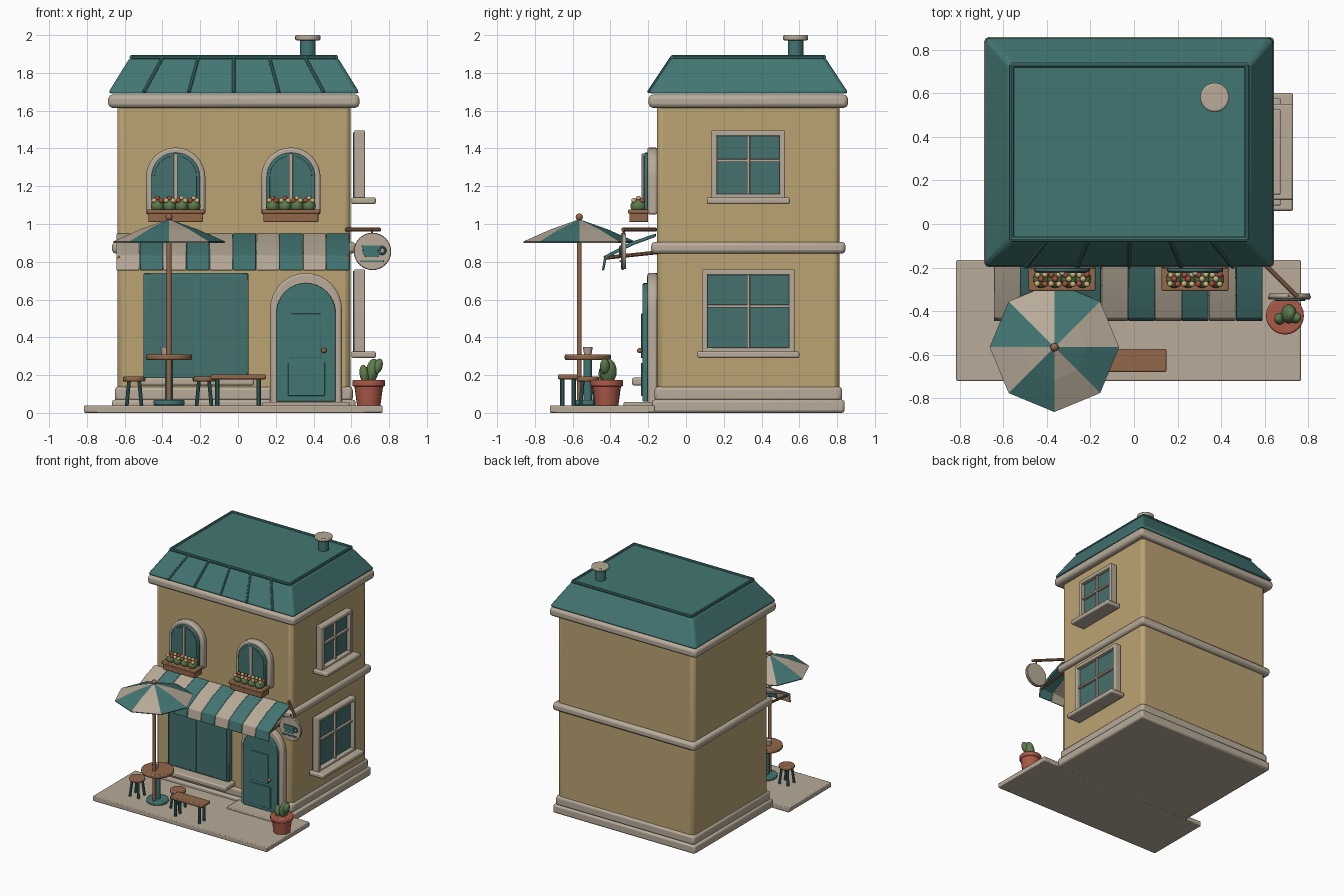
import bpy, bmesh, math
from mathutils import Vector

if "Cube" in bpy.data.objects:
    bpy.data.objects.remove(bpy.data.objects["Cube"])


def material(name, r, g, b):
    m = bpy.data.materials.new(name)
    m.use_nodes = True
    m.diffuse_color = (r, g, b, 1)
    m.node_tree.nodes["Principled BSDF"].inputs["Base Color"].default_value = (r, g, b, 1)
    return m


WALL = material("tan plaster", .50, .37, .17)
CREAM = material("cream trim", .48, .41, .32)
TEAL = material("teal paint", .055, .18, .17)
GLASS = material("teal glass", .06, .165, .155)
WOOD = material("brown wood", .29, .14, .07)
CLAY = material("terracotta", .41, .10, .065)
LEAF = material("plant green", .11, .20, .075)
RED = material("red petals", .42, .08, .05)
YELLOW = material("yellow petals", .60, .46, .19)


def finish(ob, mat, bevel=0.0, segments=2):
    ob.data.materials.append(mat)
    bpy.ops.object.select_all(action="DESELECT")
    ob.select_set(True)
    bpy.context.view_layer.objects.active = ob
    bpy.ops.object.shade_smooth_by_angle(angle=math.radians(35))
    if bevel:
        b = ob.modifiers.new("Bevel", "BEVEL")
        b.width, b.segments, b.limit_method = bevel, segments, "ANGLE"
    return ob


def from_bmesh(name, bm):
    bmesh.ops.recalc_face_normals(bm, faces=bm.faces)
    me = bpy.data.meshes.new(name)
    bm.to_mesh(me)
    bm.free()
    ob = bpy.data.objects.new(name, me)
    bpy.context.collection.objects.link(ob)
    return ob


def box(name, x, y, z, mat, bevel=0.006):
    """Box from (low, high) ranges on each axis."""
    bm = bmesh.new()
    bmesh.ops.create_cube(bm, size=1)
    for v in bm.verts:
        v.co = [(a + b) / 2 + c * (b - a) for (a, b), c in zip((x, y, z), v.co)]
    return finish(from_bmesh(name, bm), mat, bevel)


def prism(name, points, direction, mat, bevel=0.004):
    bm = bmesh.new()
    face = bm.faces.new([bm.verts.new(p) for p in points])
    ext = bmesh.ops.extrude_face_region(bm, geom=[face])
    verts = [v for v in ext["geom"] if isinstance(v, bmesh.types.BMVert)]
    bmesh.ops.translate(bm, verts=verts, vec=direction)
    return finish(from_bmesh(name, bm), mat, bevel)


def rod(name, a, b, r, mat, r2=None, sides=24, bevel=0.0):
    a, b = Vector(a), Vector(b)
    bpy.ops.mesh.primitive_cone_add(vertices=sides, radius1=r, radius2=r if r2 is None else r2,
                                    depth=(b - a).length, location=(a + b) / 2)
    ob = bpy.context.object
    ob.name = name
    ob.rotation_euler = (b - a).to_track_quat("Z", "Y").to_euler()
    return finish(ob, mat, bevel)


def ball(name, loc, scale, mat, tilt=(0, 0, 0)):
    bpy.ops.mesh.primitive_uv_sphere_add(segments=16, ring_count=10, radius=1, location=loc, rotation=tilt)
    ob = bpy.context.object
    ob.name, ob.scale = name, scale
    return finish(ob, mat)


def ring(name, loc, r, thick, mat):
    bpy.ops.mesh.primitive_torus_add(major_radius=r, minor_radius=thick, major_segments=32, minor_segments=8,
                                     location=loc, rotation=(math.pi / 2, 0, 0))
    bpy.context.object.name = name
    return finish(bpy.context.object, mat)


def arch(name, cx, r, z0, zc, y0, y1, mat, bevel=0.006):
    pts = [(cx - r, y0, z0), (cx + r, y0, z0)]
    for i in range(17):
        a = math.pi * i / 16
        pts.append((cx + r * math.cos(a), y0, zc + r * math.sin(a)))
    return prism(name, pts, (0, y1 - y0, 0), mat, bevel)


# Building shell: walls and stacked trim bands around a shared centre
CX, CY = -.022, .33


def band(name, hx, hy, z, mat, bevel):
    return box(name, (CX - hx, CX + hx), (CY - hy, CY + hy), z, mat, bevel)


band("walls", .617, .483, (.02, 1.66), WALL, .028)
band("plinth_lower", .645, .51, (0, .07), CREAM, .015)
band("plinth_upper", .63, .497, (.06, .14), CREAM, .02)
band("floor_band", .645, .515, (.843, .905), CREAM, .02)
band("cornice", .665, .528, (1.615, 1.685), CREAM, .022)

# Hipped roof with a flat top, front seams and edge rail
roof = band("roof", .668, .532, (1.69, 1.885), TEAL, .02)
for v in roof.data.vertices:
    if v.co.z > 1.8:
        v.co.x = CX + (v.co.x - CX) * .82
        v.co.y = CY + (v.co.y - CY) * .76
tx, ty = .54, .4
corners = [(CX + sx * tx, CY + sy * ty, 1.883) for sx, sy in ((-1, -1), (1, -1), (1, 1), (-1, 1))]
for i in range(4):
    rod("roof_edge_rail", corners[i], corners[(i + 1) % 4], .012, TEAL, sides=10)
for i in range(-2, 3):
    rod("roof_seam", (CX + i * .238, -.198, 1.698), (CX + i * .188, -.075, 1.882), .009, TEAL, sides=8)

# Chimney
rod("chimney", (.37, .58, 1.85), (.37, .58, 1.98), .041, TEAL)
rod("chimney_cap", (.37, .58, 1.972), (.37, .58, 2.0), .067, CREAM, bevel=.008)

# Side windows
for hw, z0, z1, bar, sill in ((.195, 1.13, 1.495, 1.335, 1.105), (.245, .315, .76, .565, .29)):
    f, x = .03, (.615, .672)
    box("side_window_glass", (.61, .64), (CY - hw + .01, CY + hw - .01), (z0 + .01, z1 - .01), GLASS, 0)
    for s in (-1, 1):
        edge = sorted((CY + s * hw, CY + s * (hw - f)))
        box("side_window_jamb", x, edge, (z0, z1), CREAM)
    for z in (z0, z1 - f):
        box("side_window_rail", x, (CY - hw, CY + hw), (z, z + f), CREAM)
    box("side_window_mullion", (.63, .66), (CY - .008, CY + .008), (z0, z1), CREAM, .003)
    box("side_window_crossbar", (.63, .658), (CY - hw, CY + hw), (bar - .008, bar + .008), CREAM, .003)
    box("side_window_sill", (.6, .73), (CY - hw - .025, CY + hw + .025), (sill, sill + .036), CREAM, .01)

# Arched upper windows with flower boxes
for cx in (-.33, .28):
    arch("arched_window_frame", cx, .157, 1.05, 1.248, -.15, -.205, CREAM, .012)
    arch("arched_window_sash", cx, .128, 1.06, 1.25, -.2, -.22, TEAL)
    arch("arched_window_glass", cx, .112, 1.07, 1.25, -.2, -.225, GLASS, .002)
    box("arched_window_mullion", (cx - .011, cx + .011), (-.235, -.2), (1.06, 1.372), CREAM, .003)
    box("flower_box", (cx - .145, cx + .145), (-.3, -.2), (1.01, 1.066), WOOD)
    box("flower_box_rim", (cx - .153, cx + .153), (-.307, -.195), (1.055, 1.077), WOOD)
    for i in range(4):
        px = cx - .096 + i * .064
        ball("flower_shrub", (px, -.252, 1.095), (.036, .042, .037), LEAF)
        for j, (dx, dy) in enumerate(((-.018, -.022), (.018, -.024), (-.016, .018), (.018, .02), (0, 0))):
            petal = RED if (i * 2 + j) % 5 in (1, 4) else YELLOW
            ball("flower", (px + dx, -.252 + dy, 1.124 + (.012 if j == 4 else 0)), (.0135,) * 3, petal)

# Shop window
box("shop_window_frame", (-.5, .055), (-.2, -.15), (.185, .74), TEAL)
for x in ((-.485, -.235), (-.21, .04)):
    box("shop_window_glass", x, (-.206, -.19), (.2, .725), GLASS, .002)
box("shop_window_sill", (-.53, .085), (-.285, -.15), (.145, .187), CREAM, .01)

# Arched door
arch("door_frame", .36, .19, .04, .55, -.15, -.205, CREAM, .012)
arch("door_leaf", .36, .157, .06, .53, -.2, -.23, TEAL)
box("door_upper_panel", (.28, .44), (-.238, -.225), (.29, .525), TEAL, .003)
box("door_lower_panel", (.265, .46), (-.238, -.225), (.09, .265), TEAL, .003)
ball("door_knob", (.455, -.245, .33), (.014,) * 3, WOOD)
box("door_step", (.13, .59), (-.33, -.16), (.03, .058), CREAM)

# Striped awning
profile = ((-.16, .95), (-.29, .905), (-.432, .832), (-.445, .755), (-.433, .755), (-.42, .82), (-.28, .888), (-.16, .932))
for i in range(10):
    x = -.643 + i * .1233
    prism("awning_stripe", [(x, y, z) for y, z in profile], (.1225, 0, 0), (CREAM, TEAL)[i % 2])
for x in (-.632, .58):
    rod("awning_brace", (x, -.15, .85), (x, -.435, .82), .01, WOOD, sides=10)

# Hanging cup sign
rod("sign_arm", (.575, -.16, .97), (.75, -.335, .97), .011, WOOD, sides=10)
rod("sign_hanger", (.71, -.33, .97), (.71, -.33, .94), .006, WOOD, sides=8)
rod("sign_disc", (.712, -.318, .855), (.712, -.345, .855), .094, CREAM, sides=32)
ring("sign_rim", (.712, -.335, .855), .089, .01, CREAM)
cup = ((.657, .886), (.662, .842), (.678, .824), (.738, .824), (.754, .842), (.759, .886))
prism("sign_cup", [(x, -.343, z) for x, z in cup], (0, -.009, 0), TEAL, .002)
ring("sign_cup_handle", (.762, -.348, .86), .018, .006, TEAL)
box("sign_saucer", (.645, .772), (-.352, -.343), (.798, .808), TEAL, .002)

# Terrace
box("terrace", (-.815, .765), (-.72, -.165), (0, .04), CREAM)

# Table with cup
TX, TY = -.365, -.52
rod("table_base", (TX, TY, .04), (TX, TY, .068), .083, TEAL, bevel=.008)
rod("table_post", (TX, TY, .06), (TX, TY, .285), .022, TEAL)
rod("table_top", (TX, TY, .28), (TX, TY, .31), .122, WOOD, sides=32, bevel=.008)
rod("table_cup", (TX - .02, TY, .31), (TX - .02, TY, .348), .02, CREAM, r2=.026)

# Stools
for sx in (TX - .185, TX + .185):
    rod("stool_seat", (sx, TY, .165), (sx, TY, .192), .06, WOOD, bevel=.008)
    for k in range(4):
        a = math.pi * (k + .5) / 2
        c, s = math.cos(a), math.sin(a)
        rod("stool_leg", (sx + .055 * c, TY + .055 * s, .04), (sx + .038 * c, TY + .038 * s, .17), .01, TEAL, sides=10)

# Bench
box("bench_seat", (-.145, .148), (-.678, -.572), (.178, .203), WOOD)
for x in (-.11, .11):
    for y in (-.655, -.595):
        rod("bench_leg", (x, y, .04), (x, y, .18), .012, TEAL, sides=10)

# Parasol: eight alternating panels on a pole
PX, PY = -.365, -.565
bm = bmesh.new()
apex = bm.verts.new((PX, PY, 1.025))
rings = [[bm.verts.new((PX + r * math.cos(math.pi * k / 4), PY + r * math.sin(math.pi * k / 4), z)) for k in range(8)]
         for r, z in ((.15, .972), (.297, .907))]
for k in range(8):
    n = (k + 1) % 8
    (a, b), (c, d) = [(row[k], row[n]) for row in rings]
    for f in (bm.faces.new((apex, a, b)), bm.faces.new((a, c, d, b))):
        f.material_index = k % 2
parasol = from_bmesh("parasol_canopy", bm)
finish(parasol, CREAM)
parasol.data.materials.append(TEAL)
parasol.data.shade_flat()
solid = parasol.modifiers.new("Thickness", "SOLIDIFY")
solid.thickness = .008
rod("parasol_pole", (PX, PY, .05), (PX, PY, 1.02), .013, WOOD)
ball("parasol_finial", (PX, PY, 1.037), (.019,) * 3, WOOD)

# Potted cactus
QX, QY = .692, -.42
rod("pot", (QX, QY, .04), (QX, QY, .15), .062, CLAY, r2=.077)
rod("pot_rim", (QX, QY, .14), (QX, QY, .175), .087, CLAY, bevel=.008)
ball("cactus_large", (.71, -.412, .22), (.034, .045, .068), LEAF, (0, .2, 0))
ball("cactus_small", (.668, -.435, .205), (.024, .028, .05), LEAF, (0, -.15, 0))
ball("cactus_arm", (.74, -.43, .245), (.024, .026, .044), LEAF, (0, .35, 0))
